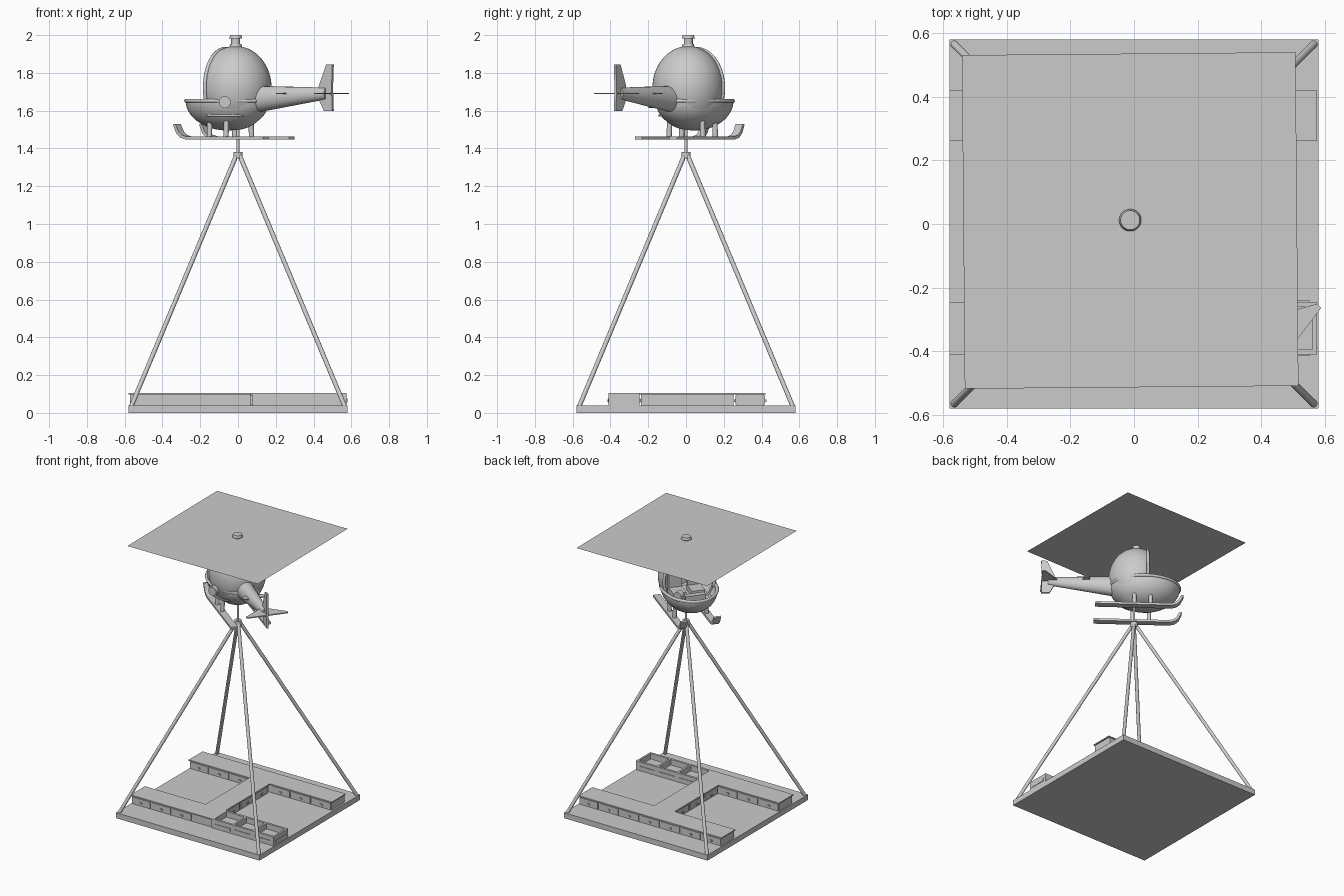
import bpy, bmesh, math
from mathutils import Matrix, Vector

if "Cube" in bpy.data.objects:
    bpy.data.objects.remove(bpy.data.objects["Cube"])

grey = bpy.data.materials.new("plain_grey")
grey.diffuse_color = (0.6, 0.6, 0.6, 1)
grey.use_nodes = True
grey.node_tree.nodes["Principled BSDF"].inputs["Base Color"].default_value = grey.diffuse_color

# Helicopter frame: local +x runs to the tail, local y is sideways
HELI = Matrix.Translation((-0.012, 0.012, 0)) @ Matrix.Rotation(math.radians(-37), 4, 'Z')
WORLD = Matrix.Identity(4)


def finish(name, bm, frame=WORLD, smooth=False):
    bmesh.ops.recalc_face_normals(bm, faces=bm.faces)
    me = bpy.data.meshes.new(name)
    bm.to_mesh(me)
    bm.free()
    ob = bpy.data.objects.new(name, me)
    bpy.context.collection.objects.link(ob)
    me.materials.append(grey)
    ob.matrix_world = frame
    if smooth:
        bpy.ops.object.select_all(action='DESELECT')
        ob.select_set(True)
        bpy.context.view_layer.objects.active = ob
        bpy.ops.object.shade_smooth_by_angle(angle=math.radians(35))
    return ob


def add_box(bm, x0, x1, y0, y1, z0, z1):
    m = Matrix.Translation(((x0 + x1) / 2, (y0 + y1) / 2, (z0 + z1) / 2))
    bmesh.ops.create_cube(bm, size=1, matrix=m @ Matrix.Diagonal((x1 - x0, y1 - y0, z1 - z0, 1)))


def boxes(name, dims, frame=WORLD):
    bm = bmesh.new()
    for d in dims:
        add_box(bm, *d)
    return finish(name, bm, frame)


def rod(name, a, b, r0, r1=None, frame=WORLD, seg=16):
    a, b = Vector(a), Vector(b)
    rot = (b - a).to_track_quat('Z', 'Y').to_matrix().to_4x4()
    bm = bmesh.new()
    bmesh.ops.create_cone(bm, cap_ends=True, segments=seg, radius1=r0,
                          radius2=r0 if r1 is None else r1, depth=(b - a).length,
                          matrix=Matrix.Translation((a + b) / 2) @ rot)
    return finish(name, bm, frame, True)


def prism(name, pts, offset, frame=HELI, smooth=False):
    bm = bmesh.new()
    f = bm.faces.new([bm.verts.new(p) for p in pts])
    ext = bmesh.ops.extrude_face_region(bm, geom=[f], use_keep_orig=True)
    bmesh.ops.translate(bm, vec=offset, verts=[v for v in ext['geom'] if isinstance(v, bmesh.types.BMVert)])
    return finish(name, bm, frame, smooth)


def shell(name, centre, scale, cut_co, cut_no, thickness):
    bm = bmesh.new()
    bmesh.ops.create_uvsphere(bm, u_segments=48, v_segments=32, radius=1,
                              matrix=Matrix.Translation(centre) @ Matrix.Diagonal((*scale, 1)))
    bmesh.ops.bisect_plane(bm, geom=bm.verts[:] + bm.edges[:] + bm.faces[:],
                           plane_co=cut_co, plane_no=cut_no, clear_outer=True)
    ob = finish(name, bm, HELI, True)
    mod = ob.modifiers.new("wall", 'SOLIDIFY')
    mod.thickness, mod.offset = thickness, -1
    return ob


def tube(name, pts, radius, cyclic=False):
    cu = bpy.data.curves.new(name, 'CURVE')
    cu.dimensions, cu.bevel_depth, cu.bevel_resolution = '3D', radius, 2
    cu.use_fill_caps = True
    sp = cu.splines.new('POLY')
    sp.points.add(len(pts) - 1)
    for p, co in zip(sp.points, pts):
        p.co = (*co, 1)
    sp.use_cyclic_u = cyclic
    cu.materials.append(grey)
    ob = bpy.data.objects.new(name, cu)
    bpy.context.collection.objects.link(ob)
    ob.matrix_world = HELI
    bpy.ops.object.select_all(action='DESELECT')
    ob.select_set(True)
    bpy.context.view_layer.objects.active = ob
    bpy.ops.object.convert(target='MESH')


# Base plate, sloping corner poles, hub and mast
boxes("base_plate", [(-0.58, 0.58, -0.58, 0.58, 0, 0.04)])
for sx in (-1, 1):
    for sy in (-1, 1):
        rod("corner_pole", (sx * 0.565, sy * 0.565, 0.035), (sx * 0.008, sy * 0.008, 1.365), 0.012)
rod("pole_hub", (0, 0, 1.345), (0, 0, 1.38), 0.025)
rod("mast", (0, 0, 1.37), (0, 0, 1.52), 0.008)

# Counters: two long rows joined by a cross row, each with an overhanging top
Z0, Z1 = 0.04, 0.105


def counter(name, x0, x1, y0, y1):
    boxes(name, [(x0 + .008, x1 - .008, y0 + .008, y1 - .008, Z0, Z1 - .008),
                 (x0, x1, y0, y1, Z1 - .008, Z1)])


counter("back_counter", -0.58, 0.575, 0.26, 0.42)
counter("front_counter", -0.58, 0.075, -0.41, -0.245)
counter("cross_counter", -0.09, 0.075, -0.245, 0.26)


# Drawer fronts with knobs, on a face at fixed y or fixed x
def drawers(name, start, count, face, side, along_x, pitch=0.165):
    bm = bmesh.new()
    for i in range(count):
        a = start + i * pitch
        for lo, hi, z0, z1, t in ((a + .01, a + pitch - .01, .045, .093, .007),
                                  (a + pitch / 2 - .008, a + pitch / 2 + .008, .058, .070, .014)):
            f0, f1 = sorted((face - side * .008, face + side * (t - .008)))
            if along_x:
                add_box(bm, lo, hi, f0, f1, z0, z1)
            else:
                add_box(bm, f0, f1, lo, hi, z0, z1)
    finish(name, bm)


drawers("front_drawers", -0.58, 3, -0.41, -1, True)
drawers("front_inner_drawers", -0.58, 3, -0.245, 1, True)
drawers("back_drawers", -0.58, 7, 0.42, 1, True)
drawers("back_inner_left_drawers", -0.58, 3, 0.26, -1, True)
drawers("back_inner_right_drawers", 0.08, 3, 0.26, -1, True)
drawers("cross_right_drawers", -0.245, 3, 0.075, 1, False)
drawers("cross_left_drawers", -0.245, 3, -0.09, -1, False)

# Open display case: three bins with slot plates on its sides
X0, X1, Y0, Y1 = 0.075, 0.575, -0.41, -0.245
step = (X1 - X0 - 0.014) / 3
case = [(X0, X1, Y0, Y1, Z0, 0.065), (X0, X1, Y0, Y0 + .016, .065, Z1), (X0, X1, Y1 - .016, Y1, .065, Z1)]
case += [(X0 + i * step, X0 + i * step + .014, Y0, Y1, .065, Z1) for i in range(4)]
for i in range(3):
    a = X0 + i * step
    for y0, y1 in ((Y0 - .004, Y0), (Y1, Y1 + .004)):
        case.append((a + .022, a + step - .01, y0, y1, .055, .075))
case.append((X1, X1 + .004, Y0 + .02, Y1 - .02, .055, .075))
boxes("display_case", case)

# Cabin: open bowl below, open-fronted dome above
shell("cabin_bowl", (-0.055, 0, 1.655), (0.24, 0.185, 0.16), (0, 0, 1.656), (0, 0, 1), 0.014)
shell("cabin_dome", (0, 0, 1.72), (0.19, 0.19, 0.222), (-0.07, 0, 0), (-1, 0, 0), 0.010)
tube("bowl_rim", [(-0.055 + 0.236 * math.cos(t * math.tau / 48), 0.182 * math.sin(t * math.tau / 48), 1.652)
                  for t in range(48)], 0.011, True)
tube("dome_rim", [(-0.07, 0.178 * math.cos(math.radians(a)), 1.72 + 0.207 * math.sin(math.radians(a)))
                  for a in range(-22, 203, 7)], 0.011)
for s in (-1, 1):
    rod("hinge_disc", (-0.07, s * 0.16, 1.645), (-0.07, s * 0.198, 1.645), 0.031, seg=24)

# Cockpit: floor, two seats, console
rod("cabin_floor", (-0.04, 0, 1.57), (-0.04, 0, 1.58), 0.145, seg=32)
for s in (-1, 1):
    boxes("seat", [(-0.06, 0.05, s * .065 - .045, s * .065 + .045, 1.575, 1.62),
                   (0.04, 0.065, s * .065 - .045, s * .065 + .045, 1.575, 1.76)], HELI)
boxes("console", [(-0.20, -0.16, -0.07, 0.07, 1.58, 1.655), (-0.16, -0.1, -0.02, 0.02, 1.575, 1.60)], HELI)

# Rotor cap, neck and the thin rotor square
rod("rotor_base", (0, 0, 1.93), (0, 0, 1.952), 0.036, 0.03, HELI)
rod("rotor_neck", (0, 0, 1.94), (0, 0, 1.985), 0.024, 0.024, HELI)
rod("rotor_cap", (0, 0, 1.982), (0, 0, 2.0), 0.035, 0.030, HELI, 24)
bm = bmesh.new()
bmesh.ops.create_grid(bm, x_segments=1, y_segments=1, size=0.524,
                      matrix=Matrix.Translation((-0.012, 0.011, 1.975)) @ Matrix.Rotation(math.radians(0.5), 4, 'Z'))
finish("rotor_square", bm)

# Tail boom: tapered rounded section
bm = bmesh.new()
rings = []
for x, w, z0, z1 in ((0.13, 0.062, 1.588, 1.732), (0.60, 0.020, 1.66, 1.722)):
    rings.append([bm.verts.new((x, w * math.cos(i * math.tau / 20),
                                (z0 + z1) / 2 + (z1 - z0) / 2 * math.sin(i * math.tau / 20))) for i in range(20)])
for i in range(20):
    j = (i + 1) % 20
    bm.faces.new((rings[0][i], rings[0][j], rings[1][j], rings[1][i]))
for r in rings:
    bm.faces.new(r)
finish("tail_boom", bm, HELI, True)

# Tail fin, tail planes and small boom planes
prism("tail_fin", [(x, -0.007, z) for x, z in ((0.555, 1.73), (0.605, 1.845), (0.645, 1.845), (0.64, 1.72),
                                               (0.645, 1.597), (0.59, 1.597), (0.555, 1.66))], (0, 0.014, 0))
for s in (-1, 1):
    prism("tail_plane", [(x, s * y, 1.687) for x, y in ((0.52, 0), (0.545, 0.035), (0.628, 0.145),
                                                        (0.645, 0.14), (0.645, 0))], (0, 0, 0.007))
    prism("boom_plane", [(x, s * y, 1.687) for x, y in ((0.31, 0.02), (0.325, 0.075),
                                                        (0.36, 0.075), (0.37, 0.02))], (0, 0, 0.007))

# Skids with upturned noses, and their struts
profile = [(0.285, 1.448), (-0.23, 1.448), (-0.265, 1.458), (-0.29, 1.48), (-0.312, 1.527),
           (-0.296, 1.53), (-0.275, 1.49), (-0.255, 1.472), (-0.225, 1.464), (0.285, 1.464)]
for s in (-1, 1):
    prism("skid", [(x, s * 0.115 - 0.024, z) for x, z in profile], (0, 0.048, 0))
    for x in (-0.09, 0.02):
        rod("skid_strut", (x, s * 0.112, 1.46), (x, s * 0.108, 1.56), 0.014, frame=HELI)
